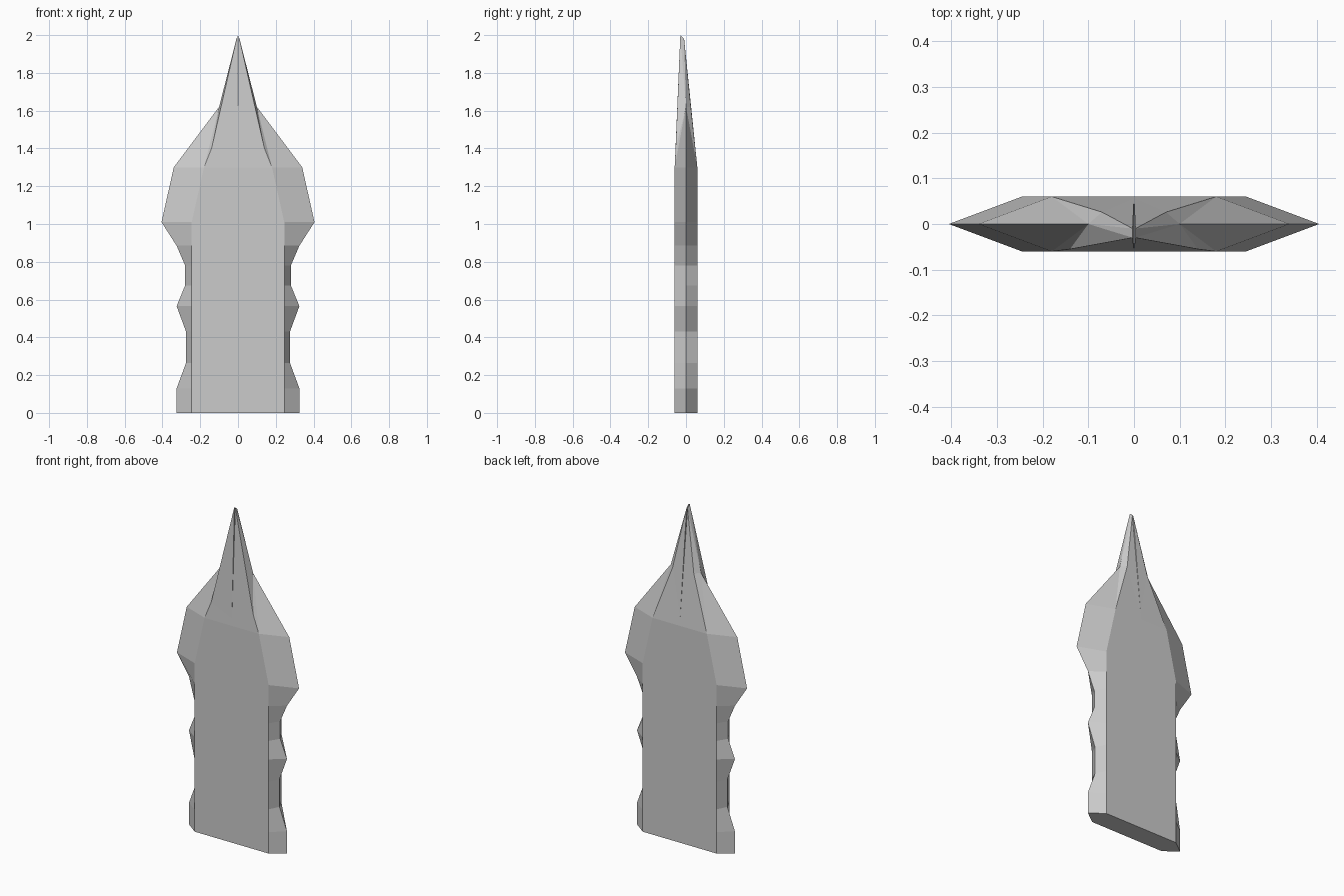
import bpy, bmesh

cube = bpy.data.objects.get("Cube")
if cube:
    bpy.data.objects.remove(cube, do_unlink=True)

# Plain grey surface
grey = bpy.data.materials.new("plain grey")
grey.use_nodes = True
colour = (0.6, 0.6, 0.6, 1)
grey.diffuse_color = colour
grey.node_tree.nodes["Principled BSDF"].inputs["Base Color"].default_value = colour

HALF = 0.06
# Levels of the body: height, bevelled edge x, flat face x
levels = [
    (0, .325, .245), (.13, .325, .245), (.265, .275, .245), (.43, .275, .245),
    (.565, .325, .245), (.675, .28, .245), (.78, .28, .245), (.885, .325, .245),
    (1.01, .405, .245), (1.30, .34, .18),
]

bm = bmesh.new()
vert = bm.verts.new
face = bm.faces.new

# Body: half rings from front centre round the edge to back centre
rings = []
for z, edge_x, face_x in levels:
    rings.append([vert(p) for p in (
        (0, -HALF, z), (face_x, -HALF, z), (edge_x, 0, z), (face_x, HALF, z), (0, HALF, z))])
for low, high in zip(rings, rings[1:]):
    for i in range(4):
        face((low[i], low[i + 1], high[i + 1], high[i]))
face(rings[0])

# Pointed head, split by a narrow central slit
front_mid, front_corner, edge, back_corner, back_mid = rings[-1]
ridge = vert((.1, 0, 1.62))
front_bend, back_bend = vert((.14, -.055, 1.4)), vert((.07, .026, 1.62))
front_tip, back_tip = vert((.003, -.03, 2)), vert((.003, -.01, 1.98))
front_slit, back_slit = vert((0, -.058, 1.34)), vert((0, .056, 1.34))
for mid, corner, bend, tip, slit in (
        (front_mid, front_corner, front_bend, front_tip, front_slit),
        (back_mid, back_corner, back_bend, back_tip, back_slit)):
    face((mid, corner, bend, slit))
    face((slit, bend, tip))
    face((corner, edge, ridge))
    face((corner, ridge, bend))
    face((bend, ridge, tip))
face((ridge, back_tip, front_tip))
face((front_slit, front_tip, back_tip, back_slit))

bmesh.ops.recalc_face_normals(bm, faces=bm.faces)
mesh = bpy.data.meshes.new("blade")
bm.to_mesh(mesh)
bm.free()
mesh.materials.append(grey)
blade = bpy.data.objects.new("blade", mesh)
bpy.context.collection.objects.link(blade)

# Other half
mirror = blade.modifiers.new("mirror", 'MIRROR')
mirror.use_axis[0] = True
mirror.merge_threshold = 0.0005
